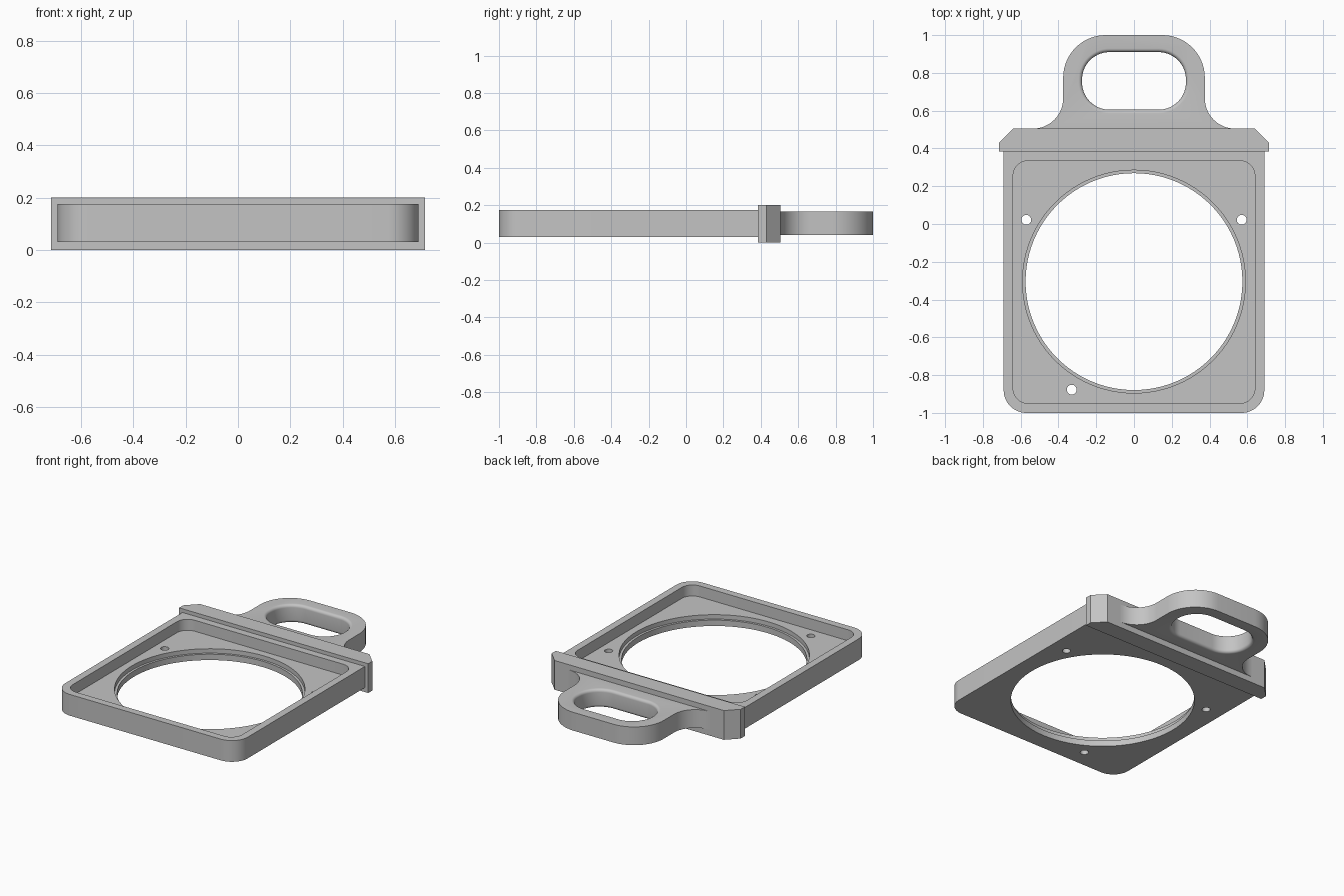
import bpy
import bmesh
from math import cos, sin, pi, radians

cube = bpy.data.objects.get("Cube")
if cube:
    bpy.data.objects.remove(cube, do_unlink=True)

grey = bpy.data.materials.new("plain grey")
grey.use_nodes = True
colour = (0.55, 0.55, 0.55, 1)
grey.diffuse_color = colour
grey.node_tree.nodes["Principled BSDF"].inputs["Base Color"].default_value = colour


def arc(cx, cy, r, start, end, steps=14):
    """Points on an arc, angles in degrees."""
    angles = [radians(start + (end - start) * i / steps) for i in range(steps + 1)]
    return [(cx + r * cos(a), cy + r * sin(a)) for a in angles]


def rounded_rect(x, y0, y1, r):
    return (arc(x - r, y1 - r, r, 0, 90) + arc(r - x, y1 - r, r, 90, 180)
            + arc(r - x, y0 + r, r, 180, 270) + arc(x - r, y0 + r, r, 270, 360))


def circle(cx, cy, r, steps):
    return arc(cx, cy, r, 0, 360, steps)[:-1]


def loft(name, layers):
    """Solid through matching outlines, given as (z, outline) from the bottom up."""
    bm = bmesh.new()
    rings = [[bm.verts.new((x, y, z)) for x, y in outline] for z, outline in layers]
    n = len(rings[0])
    for low, high in zip(rings, rings[1:]):
        for i in range(n):
            j = (i + 1) % n
            bm.faces.new((low[i], low[j], high[j], high[i]))
    bm.faces.new(rings[0][::-1])
    bm.faces.new(rings[-1])
    bmesh.ops.recalc_face_normals(bm, faces=bm.faces)
    mesh = bpy.data.meshes.new(name)
    bm.to_mesh(mesh)
    bm.free()
    mesh.materials.append(grey)
    obj = bpy.data.objects.new(name, mesh)
    bpy.context.collection.objects.link(obj)
    return obj


def prism(name, outline, z0, z1):
    return loft(name, [(z0, outline), (z1, outline)])


def activate(obj):
    bpy.ops.object.select_all(action='DESELECT')
    obj.select_set(True)
    bpy.context.view_layer.objects.active = obj


def cut(obj, cutter):
    cutter.hide_render = True
    mod = obj.modifiers.new("cut", 'BOOLEAN')
    mod.operation = 'DIFFERENCE'
    mod.solver = 'EXACT'
    mod.object = cutter
    activate(obj)
    bpy.ops.object.modifier_apply(modifier=mod.name)
    bpy.data.objects.remove(cutter, do_unlink=True)


# Tray: rounded front corners, recessed floor, stepped round opening, screw holes
tray_bottom, tray_top, floor, step = 0.03, 0.175, 0.1, 0.07
bar_front, bar_back = 0.385, 0.505
outline = ([(0.69, bar_front), (-0.69, bar_front)]
           + arc(-0.57, -0.88, 0.12, 180, 270) + arc(0.57, -0.88, 0.12, 270, 360))
tray = prism("tray", outline, tray_bottom, tray_top)
cut(tray, prism("recess", rounded_rect(0.64, -0.95, 0.335, 0.08), floor, 0.3))
cut(tray, prism("opening", circle(0, -0.305, 0.574, 96), -0.1, 0.3))
cut(tray, prism("opening_step", circle(0, -0.305, 0.59, 96), step, 0.3))
for x, y in [(-0.57, 0.022), (0.57, 0.022), (-0.33, -0.877)]:
    cut(tray, prism("screw_hole", circle(x, y, 0.026, 24), -0.1, 0.3))

# Cross bar with chamfered back corners
bar_half = [(0.715, bar_front), (0.715, 0.43), (0.64, bar_back)]
bar = prism("cross_bar", bar_half + [(-x, y) for x, y in reversed(bar_half)], 0, 0.2)

# Handle: flared base, rounded end
low, high = 0.04, 0.165
half = (arc(0.535, bar_back + 0.16, 0.16, 270, 180)
        + arc(0.375 - 0.225, 1 - 0.225, 0.225, 0, 90))
handle = prism("handle", half + [(-x, y) for x, y in reversed(half)], low, high)

# Finger slot with softened rims
rim, steps = 0.02, 6


def slot(grow):
    return rounded_rect(0.275 + grow, 0.605 - grow, 0.91 + grow, 0.145 + grow)


flare = [(rim * (1 - cos(a)), rim * (1 - sin(a)))
         for a in [pi / 2 * i / steps for i in range(steps + 1)]]
# Each pair is (outward growth, distance in from the handle face)
upper = [(high - depth, slot(grow)) for grow, depth in reversed(flare)]
upper = [(high - rim + rim * sin(a), slot(rim * (1 - cos(a))))
         for a in [pi / 2 * i / steps for i in range(steps + 1)]]
lower = [(low + high - z, ring) for z, ring in reversed(upper)]
ends = slot(rim)
cut(handle, loft("finger_slot", [(low - 0.05, ends)] + lower + upper + [(high + 0.05, ends)]))

for part in (tray, bar, handle):
    activate(part)
    bpy.ops.object.shade_smooth_by_angle(angle=radians(30))
